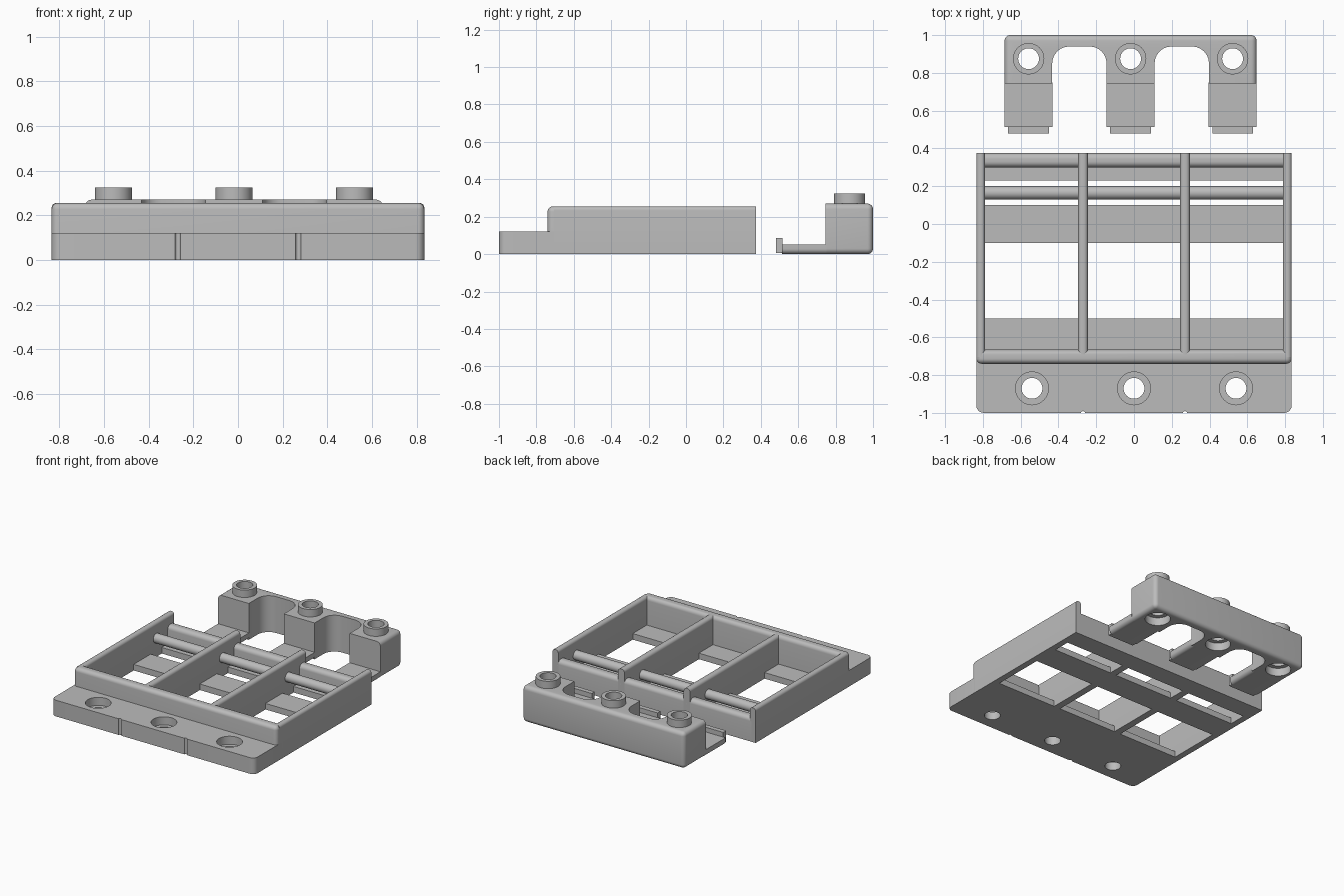
import bpy
import bmesh
import math
from mathutils import Matrix, Vector

old = bpy.data.objects.get("Cube")
if old:
    bpy.data.objects.remove(old, do_unlink=True)

GREY = (0.5, 0.5, 0.5, 1)
grey = bpy.data.materials.new("plain_grey")
grey.diffuse_color = GREY
grey.use_nodes = True
grey.node_tree.nodes["Principled BSDF"].inputs["Base Color"].default_value = GREY


def finish(name, bm):
    bmesh.ops.recalc_face_normals(bm, faces=bm.faces)
    mesh = bpy.data.meshes.new(name)
    bm.to_mesh(mesh)
    bm.free()
    mesh.materials.append(grey)
    obj = bpy.data.objects.new(name, mesh)
    bpy.context.collection.objects.link(obj)
    return obj


def box(name, x, y, z, radius=0, rule=None):
    """Box from ranges; rule(midpoint, direction) picks the edges to round."""
    bm = bmesh.new()
    size = Vector((x[1] - x[0], y[1] - y[0], z[1] - z[0]))
    mid = Vector((sum(x) / 2, sum(y) / 2, sum(z) / 2))
    bmesh.ops.create_cube(bm, size=1, matrix=Matrix.LocRotScale(mid, None, size))
    if rule:
        chosen = []
        for e in bm.edges:
            a, b = e.verts[0].co, e.verts[1].co
            axis = max(range(3), key=lambda i: abs(a[i] - b[i]))
            if rule((a + b) / 2 - mid, "xyz"[axis]):
                chosen.append(e)
        bmesh.ops.bevel(bm, geom=chosen, offset=radius, segments=6,
                        profile=0.5, affect='EDGES')
    return finish(name, bm)


def cylinder(name, centre, radius, depth, along_x=False):
    bm = bmesh.new()
    turn = Matrix.Rotation(math.pi / 2, 4, 'Y') if along_x else Matrix.Identity(4)
    bmesh.ops.create_cone(bm, cap_ends=True, segments=48, radius1=radius, radius2=radius,
                          depth=depth, matrix=Matrix.Translation(centre) @ turn)
    return finish(name, bm)


def cut(obj, cutter):
    mod = obj.modifiers.new("cut", 'BOOLEAN')
    mod.operation = 'DIFFERENCE'
    mod.solver = 'EXACT'
    mod.object = cutter
    bpy.context.view_layer.objects.active = obj
    bpy.ops.object.modifier_apply(modifier=mod.name)
    bpy.data.objects.remove(cutter, do_unlink=True)


def top_long(mid, axis):
    return axis == "y" and mid.z > 0


HALF, BACK, TOP = 0.835, 0.375, 0.255
PITCH = 0.54

# Mounting flange with counterbored holes and module seams
flange = box("front_flange", (-HALF, HALF), (-1, -0.68), (0, 0.12), 0.04,
             lambda m, a: a == "z" and m.y < 0)
for i in (-1, 0, 1):
    at = Vector((i * PITCH, -0.87, 0.06))
    cut(flange, cylinder("hole_cutter", at, 0.055, 0.3))
    cut(flange, cylinder("bore_cutter", at + Vector((0, 0, 0.06)), 0.087, 0.12))
for side in (-1, 1):
    cut(flange, cylinder("seam_cutter", (side * 0.27, -1.003, 0.06), 0.012, 0.3))

# Tray walls
box("front_wall", (-HALF, HALF), (-0.74, -0.665), (0, TOP), 0.028,
    lambda m, a: (a == "z" and m.y < 0) or (a != "z" and m.z > 0))
for side, label in ((-1, "right"), (1, "left")):
    xs = sorted((side * 0.788, side * HALF))
    box(label + "_side_wall", xs, (-0.705, BACK), (0, TOP), 0.021, top_long)
    box(label + "_divider", (side * 0.27 - 0.026, side * 0.27 + 0.026),
        (-0.69, BACK), (0, TOP), 0.022, top_long)
box("back_wall", (-0.8, 0.8), (0.30, BACK), (0, 0.18), 0.03,
    lambda m, a: a == "x" and m.z > 0)

# Floor slats and cross rod
for name, ys in (("front_slat", (-0.68, -0.50)), ("middle_slat", (-0.10, 0.10)),
                 ("back_slat", (0.23, 0.32))):
    box(name, (-0.8, 0.8), ys, (0, 0.045))
cylinder("cross_rod", (0, 0.165, 0.14), 0.035, 1.6, along_x=True)

# Clamp body with two rounded bays
CLAMP_X = -0.018
clamp = box("clamp_body", (CLAMP_X - 0.667, CLAMP_X + 0.667), (0.745, 1), (0, 0.27), 0.03,
            lambda m, a: a == "y" or m.y > 0)
for side in (-1, 1):
    mid = CLAMP_X + side * 0.271
    cut(clamp, box("bay_cutter", (mid - 0.144, mid + 0.144), (0.5, 0.94), (-0.1, 0.5), 0.09,
                   lambda m, a: a == "z" and m.y > 0))

# Clamp bosses, legs and hooked lips
for i, label in ((-1, "right"), (0, "middle"), (1, "left")):
    x = CLAMP_X + i * PITCH
    cut(clamp, cylinder("hole_cutter", (x, 0.875, 0.13), 0.055, 0.6))
    cut(clamp, cylinder("bore_cutter", (x, 0.875, 0), 0.087, 0.12))
    boss = cylinder(label + "_boss", (x, 0.875, 0.2975), 0.083, 0.055)
    cut(boss, cylinder("hole_cutter", (x, 0.875, 0.3), 0.055, 0.3))
    leg_x = CLAMP_X + i * 0.5405
    box(label + "_leg", (leg_x - 0.127, leg_x + 0.127), (0.513, 0.75), (0, 0.052), 0.028,
        lambda m, a: a == "y" and m.z < 0)
    box(label + "_lip", (leg_x - 0.108, leg_x + 0.108), (0.48, 0.515), (0.005, 0.087))

# Smooth the rounded edges, keep corners crisp
bpy.ops.object.select_all(action='DESELECT')
for obj in bpy.context.collection.objects:
    if obj.type == 'MESH' and grey.name in obj.data.materials:
        obj.select_set(True)
        bpy.context.view_layer.objects.active = obj
bpy.ops.object.shade_smooth_by_angle(angle=math.radians(30))
